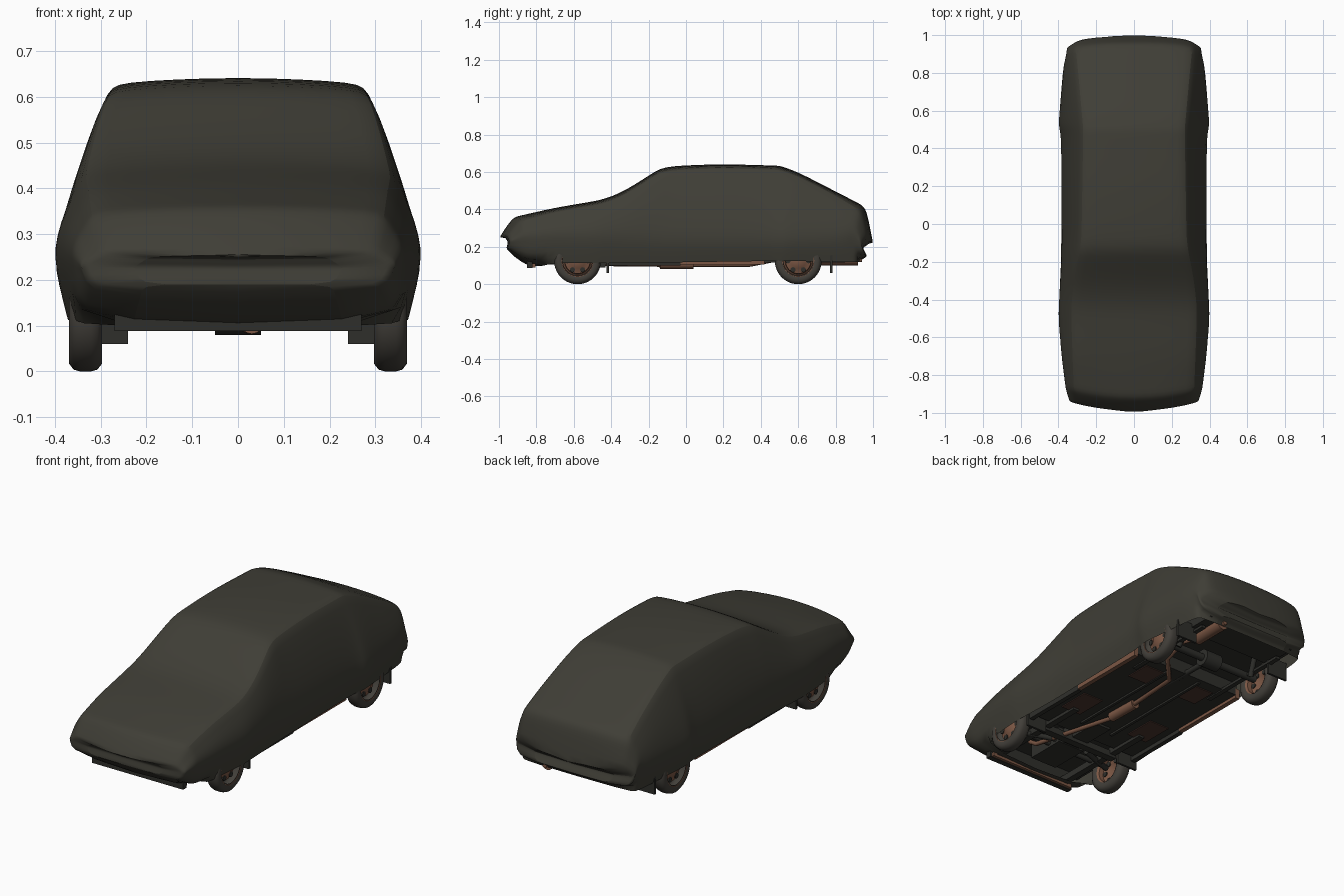
import bpy, bmesh, math
from mathutils import Vector

if "Cube" in bpy.data.objects:
    bpy.data.objects.remove(bpy.data.objects["Cube"])


def material(name, rgb):
    m = bpy.data.materials.new(name)
    m.use_nodes = True
    m.diffuse_color = (*rgb, 1)
    bsdf = m.node_tree.nodes["Principled BSDF"]
    bsdf.inputs["Base Color"].default_value = (*rgb, 1)
    bsdf.inputs["Roughness"].default_value = 0.9
    return m


CLOTH = material("dark olive cloth", (0.05, 0.048, 0.037))
RUBBER = material("worn rubber", (0.055, 0.05, 0.042))
STEEL = material("dark underbody steel", (0.028, 0.028, 0.024))
RUST = material("rust", (0.2, 0.095, 0.058))
DARK_RUST = material("dark rust", (0.07, 0.035, 0.026))


def make_object(name, bm, mat, smooth=True):
    bmesh.ops.recalc_face_normals(bm, faces=bm.faces)
    mesh = bpy.data.meshes.new(name)
    bm.to_mesh(mesh)
    bm.free()
    mesh.materials.append(mat)
    obj = bpy.data.objects.new(name, mesh)
    bpy.context.collection.objects.link(obj)
    if smooth:
        bpy.ops.object.select_all(action='DESELECT')
        obj.select_set(True)
        bpy.context.view_layer.objects.active = obj
        bpy.ops.object.shade_smooth_by_angle(angle=math.radians(40))
    return obj


def box(name, low, high, mat):
    bm = bmesh.new()
    bmesh.ops.create_cube(bm, size=1)
    for v in bm.verts:
        v.co = [a + (b - a) * (c + 0.5) for a, b, c in zip(low, high, v.co)]
    return make_object(name, bm, mat, smooth=False)


def rod(name, start, end, radius, mat, sides=16):
    a, b = Vector(start), Vector(end)
    bm = bmesh.new()
    bmesh.ops.create_cone(bm, cap_ends=True, segments=sides, radius1=radius,
                          radius2=radius, depth=(b - a).length)
    bm.transform((b - a).to_track_quat('Z', 'Y').to_matrix().to_4x4())
    bmesh.ops.translate(bm, verts=bm.verts, vec=(a + b) / 2)
    return make_object(name, bm, mat)


def pipe(name, points, radius, mat):
    curve = bpy.data.curves.new(name, 'CURVE')
    curve.dimensions = '3D'
    curve.bevel_depth = radius
    curve.bevel_resolution = 2
    curve.use_fill_caps = True
    spline = curve.splines.new('POLY')
    spline.points.add(len(points) - 1)
    for p, co in zip(spline.points, points):
        p.co = (*co, 1)
    curve.materials.append(mat)
    obj = bpy.data.objects.new(name, curve)
    bpy.context.collection.objects.link(obj)


def lathe(name, profile, centre, mat, segments=40):
    """Revolve (offset along x, radius) points around the wheel axle."""
    bm = bmesh.new()
    verts = [bm.verts.new((x, 0, r)) for x, r in profile]
    edges = [bm.edges.new(pair) for pair in zip(verts, verts[1:])]
    bmesh.ops.spin(bm, geom=verts + edges, cent=(0, 0, 0), axis=(1, 0, 0),
                   angle=math.tau, steps=segments)
    bmesh.ops.remove_doubles(bm, verts=bm.verts, dist=0.0001)
    bmesh.ops.translate(bm, verts=bm.verts, vec=centre)
    return make_object(name, bm, mat)


def lookup(table, y):
    for (y0, a), (y1, b) in zip(table, table[1:]):
        if y <= y1:
            t = max(0, (y - y0) / (y1 - y0))
            return a + (b - a) * t
    return table[-1][1]


# Draped cover: centre-line height, hem height, belt width and crown width
TOP = [(-1, .25), (-.97, .3), (-.925, .36), (-.7, .41), (-.45, .452), (-.36, .485),
       (-.28, .53), (-.14, .62), (-.08, .632), (.15, .645), (.5, .635), (.59, .605),
       (.95, .42), (.965, .395), (.985, .3), (1, .22)]
HEM = [(-1, .19), (-.96, .145), (-.9, .1), (-.83, .088), (-.72, .115),
       (-.4, .112), (.5, .125), (.96, .118), (1, .15)]
BELT = [(-1, .335), (-.93, .36), (-.7, .385), (-.5, .403), (-.2, .39),
        (.45, .39), (.53, .405), (.9, .372), (1, .35)]
CROWN = [(-1, .3), (-.92, .325), (-.45, .34), (-.3, .325), (-.1, .285),
         (.5, .275), (.95, .315), (1, .315)]
STATIONS = [-1, -.985, -.965, -.94, -.92, -.88, -.8, -.7, -.6, -.5, -.44, -.36, -.28,
            -.2, -.14, -.08, .04, .2, .36, .46, .5, .53, .6, .7, .8, .9, .94, .96,
            .972, .986, 1]


def cover_section(y):
    top, hem, belt, crown = (lookup(t, y) for t in (TOP, HEM, BELT, CROWN))
    mid = min(.25, hem + .5 * (top - hem))
    drop = min(.05, (top - mid) * .45)
    low_edge = (min(crown + .012, belt), top - drop)
    half = [(belt - .03, hem), (belt - .012, (hem + mid) / 2), (belt, mid)]
    for t in (.3, .65):
        bulge = .012 * math.sin(math.pi * t)
        half.append((belt + (low_edge[0] - belt) * t + bulge,
                     mid + (low_edge[1] - mid) * t))
    half += [low_edge, (crown - .004, top - drop * .4), (crown - .035, top - drop * .22),
             (crown * .5, top - drop * .08)]
    outline = half + [(0, top)] + [(-x, z) for x, z in reversed(half)]
    # Round the nose and tail in plan
    front = min(1, max(0, (-.72 - y) / .2))
    rear = min(1, max(0, (y - .8) / .15))
    return [(x, y + front * .05 * (x / .35) ** 2 - rear * .05 * (x / .35) ** 6, z)
            for x, z in outline]


bm = bmesh.new()
rows = [[bm.verts.new(p) for p in cover_section(y)] for y in STATIONS]
for y, a, b in zip(STATIONS, rows, rows[1:]):
    for i in range(len(a) - 1):
        bm.faces.new((a[i], a[i + 1], b[i + 1], b[i]))
    if y < -.85 or y > .95:  # cloth tucked under each end
        bm.faces.new((a[0], b[0], b[-1], a[-1]))
for end in (rows[0], rows[-1]):
    for i in range(len(end) // 2):
        quad = (end[i], end[i + 1], end[-2 - i], end[-1 - i])
        bm.faces.new(list(dict.fromkeys(quad)))
cover = make_object("car_cover", bm, CLOTH)
cover.modifiers.new("soft cloth", 'SUBSURF').levels = 1
cover.modifiers["soft cloth"].render_levels = 1

# Wheels and mud flaps on both axles
TYRE = [(-.03, .078), (-.036, .09), (-.036, .108), (-.026, .121), (-.012, .125),
        (.012, .125), (.026, .121), (.036, .108), (.036, .09), (.03, .078)]
RIM = [(-.03, .08), (-.02, .07), (.005, .068), (.012, .04), (.02, .03), (.02, 0)]
for side, label in ((1, "left"), (-1, "right")):
    for y, end in ((-.58, "front"), (.6, "rear")):
        tag = f"{end}_{label}"
        centre = (side * .333, y, .125)
        lathe("tyre_" + tag, TYRE, centre, RUBBER)
        lathe("rim_" + tag, [(side * x, r) for x, r in RIM], centre, RUST)
        lathe("rim_lip_" + tag, [(side * .028, .08), (side * .034, .083),
                                 (side * .034, .09), (side * .028, .092)], centre, RUST)
        for k in range(6):
            a = k * math.tau / 6
            hole = (y + .055 * math.cos(a), .125 + .055 * math.sin(a))
            rod(f"rim_opening_{tag}_{k}", (side * .338, *hole),
                (side * .347, *hole), .014, STEEL, 10)
        flap_y = y + (.155 if end == "front" else .17)
        xs = sorted((side * .24, side * .362))
        box("mud_flap_" + tag, (xs[0], flap_y, .06), (xs[1], flap_y + .012, .16), STEEL)

    # Sills, floor ribs and rear springs
    def strip(name, x0, x1, y0, y1, z0, z1, mat):
        lo, hi = sorted((side * x0, side * x1))
        box(f"{name}_{label}", (lo, y0, z0), (hi, y1, z1), mat)

    strip("sill", .325, .35, -.42, -.03, .1, .16, STEEL)
    strip("rusted_sill", .325, .35, -.03, .42, .106, .16, RUST)
    strip("chassis_rail", .2, .235, -.85, -.2, .105, .14, STEEL)
    strip("floor_rib", .09, .105, -.3, .4, .112, .13, STEEL)
    strip("rusted_floor_patch", .16, .28, -.24, -.06, .117, .125, DARK_RUST)
    strip("rear_floor_patch", .1, .22, .22, .36, .117, .125, DARK_RUST)
    strip("leaf_spring", .235, .26, .3, .85, .115, .13, STEEL)
    rod("control_arm_" + label, (side * .1, -.5, .11), (side * .3, -.58, .12), .014, STEEL)
    rod("shock_absorber_" + label, (side * .24, .64, .1), (side * .22, .7, .2), .014, STEEL)

# Underbody
box("upper_floor", (-.34, -.86, .19), (.34, .93, .2), STEEL)
box("middle_floor", (-.33, -.4, .122), (.33, .42, .19), STEEL)
box("boot_floor", (-.27, .74, .14), (.27, .93, .19), STEEL)
box("engine_sump", (-.08, -.72, .105), (.08, -.5, .19), STEEL)
box("gearbox", (-.05, -.5, .11), (.05, -.25, .19), STEEL)
box("front_crossmember", (-.24, -.47, .09), (.24, -.43, .125), STEEL)
box("front_valance", (-.27, -.85, .088), (.27, -.82, .19), STEEL)
box("rusted_valance_edge", (-.26, -.82, .09), (.26, -.805, .11), RUST)
rod("front_axle", (-.3, -.58, .13), (.3, -.58, .13), .014, STEEL)
rod("rear_axle", (-.3, .6, .125), (.3, .6, .125), .02, STEEL)
rod("differential", (-.05, .6, .125), (.05, .6, .125), .045, STEEL)
rod("driveshaft", (0, -.25, .14), (0, .57, .13), .014, STEEL)

# Exhaust
pipe("exhaust_pipe", [(.14, -.66, .15), (.145, -.6, .11), (.02, -.12, .105),
                      (.05, .34, .105), (.17, .47, .13), (.18, .6, .165),
                      (.18, .75, .13), (.18, .94, .13)], .012, RUST)
rod("middle_silencer", (.03, -.14, .108), (.025, .04, .108), .026, RUST)
rod("rear_silencer", (.18, .72, .135), (.18, .92, .135), .034, RUST)
